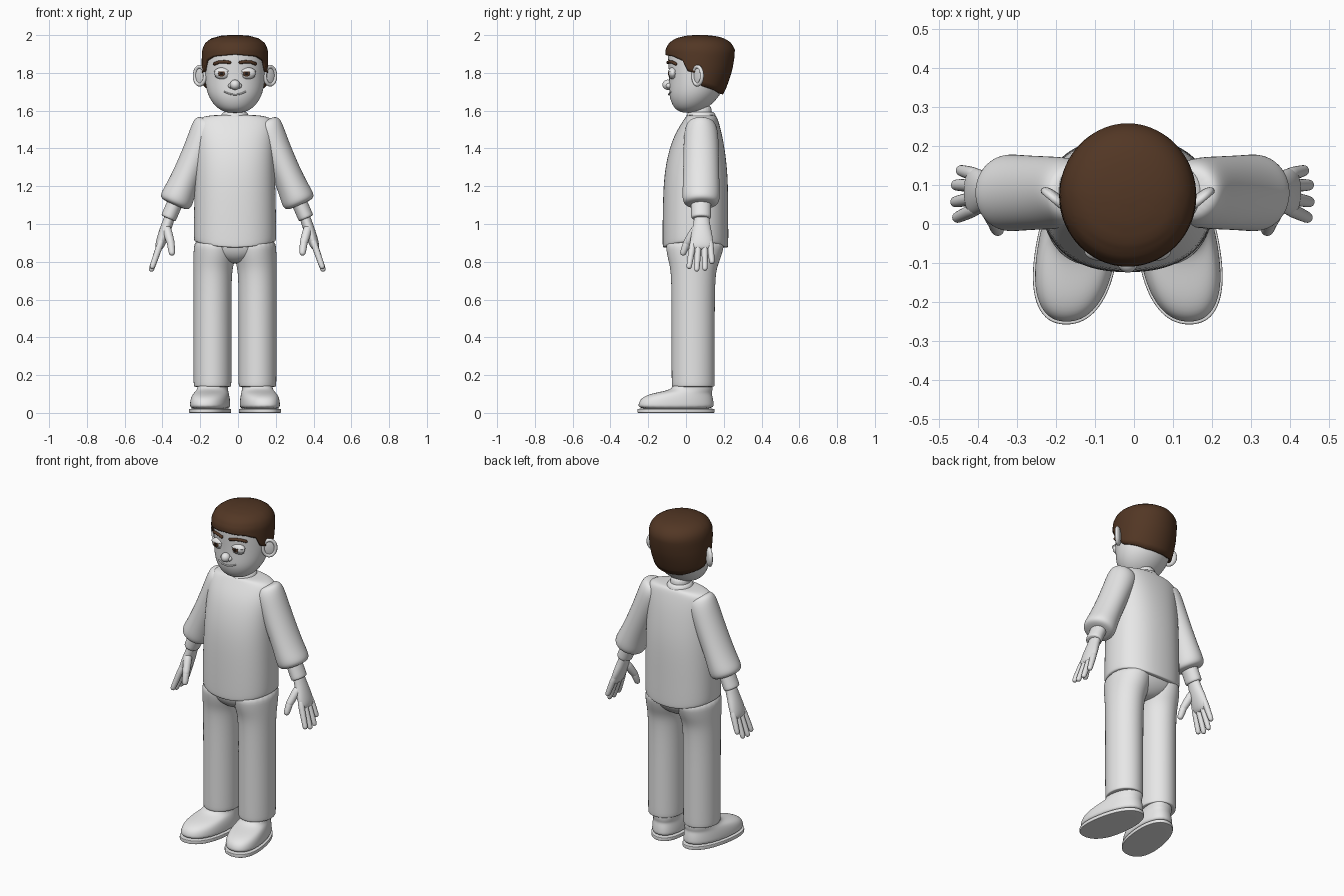
import bpy, bmesh, math
from mathutils import Matrix, Vector

cube = bpy.data.objects.get("Cube")
if cube:
    bpy.data.objects.remove(cube, do_unlink=True)

BODY_X, ARM_X = -0.016, -0.004


def material(name, rgb):
    m = bpy.data.materials.new(name)
    m.use_nodes = True
    m.diffuse_color = (*rgb, 1)
    m.node_tree.nodes["Principled BSDF"].inputs["Base Color"].default_value = (*rgb, 1)
    return m


GREY = material("light grey", (0.8, 0.8, 0.8))
BROWN = material("dark brown", (0.085, 0.038, 0.018))
BLACK = material("pupil black", (0.015, 0.01, 0.008))


def finish(name, bm, mat, mirror=False, subsurf=0, shell=0, x=BODY_X):
    bmesh.ops.recalc_face_normals(bm, faces=bm.faces)
    mesh = bpy.data.meshes.new(name)
    bm.to_mesh(mesh)
    bm.free()
    mesh.materials.append(mat)
    for p in mesh.polygons:
        p.use_smooth = True
    ob = bpy.data.objects.new(name, mesh)
    bpy.context.collection.objects.link(ob)
    ob.location.x = x
    if shell:
        mod = ob.modifiers.new("Shell", 'SOLIDIFY')
        mod.thickness, mod.offset = shell, 1
    if subsurf:
        mod = ob.modifiers.new("Smooth", 'SUBSURF')
        mod.levels = mod.render_levels = subsurf
    if mirror:
        mod = ob.modifiers.new("Mirror", 'MIRROR')
        mod.use_clip = mod.use_mirror_merge = False
    return ob


def spow(v, p):
    return math.copysign(abs(v) ** (2 / p), v)


def bridge(bm, rows):
    n = len(rows[0])
    for a, b in zip(rows, rows[1:]):
        for i in range(n):
            j = (i + 1) % n
            bm.faces.new((a[i], a[j], b[j], b[i]))


def add_loft(bm, rings, power=2, frame=Matrix(), warp=None, n=24):
    """Rings are (z, cx, cy, rx, ry) in the frame."""
    rows = []
    for z, cx, cy, rx, ry in rings:
        row = []
        for i in range(n):
            a = math.tau * i / n
            co = Vector((cx + rx * spow(math.cos(a), power), cy + ry * spow(math.sin(a), power), z))
            row.append(bm.verts.new(frame @ (warp(co) if warp else co)))
        rows.append(row)
    bridge(bm, rows)
    bm.faces.new(rows[0])
    bm.faces.new(rows[-1])


def loft(name, rings, mat=GREY, power=2, frame=Matrix(), warp=None, **kw):
    bm = bmesh.new()
    add_loft(bm, rings, power, frame, warp)
    return finish(name, bm, mat, subsurf=2, **kw)


def axis_frame(origin, direction):
    """Local z runs along the limb; local y stays close to world y."""
    w = Vector(direction).normalized()
    u = Vector((0, 1, 0)).cross(w).normalized()
    v = w.cross(u)
    m = Matrix((u, v, w)).transposed().to_4x4()
    return Matrix.Translation(origin) @ m


def add_capsule(bm, a, b, r0, r1):
    a, b = Vector(a), Vector(b)
    L = (b - a).length
    prof = [(-0.9 * r0, 0.45 * r0), (-0.4 * r0, r0), (L / 2, (r0 + r1) / 2), (L, r1),
            (L + 0.6 * r1, 0.85 * r1), (L + r1, 0.4 * r1)]
    add_loft(bm, [(z, 0, 0, r, r) for z, r in prof], frame=axis_frame(a, b - a), n=12)


def ball(name, centre, radii, mat=GREY, cut=None, rot=Matrix(), **kw):
    bm = bmesh.new()
    bmesh.ops.create_uvsphere(bm, u_segments=24, v_segments=16, radius=1)
    if cut is not None:
        bmesh.ops.bisect_plane(bm, geom=bm.verts[:] + bm.edges[:] + bm.faces[:],
                               plane_co=(0, 0, cut), plane_no=(0, 0, 1), clear_inner=True)
        bmesh.ops.holes_fill(bm, edges=[e for e in bm.edges if e.is_boundary])
    bm.transform(Matrix.Translation(centre) @ rot @ Matrix.Diagonal((*radii, 1)))
    return finish(name, bm, mat, **kw)


# Head: z, centre y, half width, half depth
SKULL = [(1.588, .02, .03, .03), (1.60, .02, .075, .07), (1.63, .03, .112, .103),
         (1.67, .042, .138, .13), (1.71, .052, .152, .143), (1.76, .062, .160, .152),
         (1.82, .07, .163, .163), (1.88, .073, .163, .17), (1.92, .075, .161, .171),
         (1.95, .075, .148, .155), (1.972, .075, .118, .122), (1.984, .075, .07, .07),
         (1.988, .075, .02, .02)]
loft("head", [(z, 0, cy, rx, ry) for z, cy, rx, ry in SKULL])


def interp(table, k):
    for a, b in zip(table, table[1:]):
        if k <= b[0]:
            t = (k - a[0]) / (b[0] - a[0])
            return [p + (q - p) * t for p, q in zip(a[1:], b[1:])]
    return list(table[-1][1:])


def face_y(x, z):
    cy, rx, ry = interp(SKULL, z)
    return cy - ry * math.sqrt(max(0, 1 - (x / rx) ** 2))


# Hair: shell over the skull above a hairline (degrees from the front, height)
HAIRLINE = [(0, 1.897), (40, 1.887), (60, 1.865), (70, 1.81), (84, 1.80),
            (97, 1.735), (150, 1.695), (180, 1.69)]
bm = bmesh.new()
rows = []
for k in range(17):
    row = []
    for i in range(72):
        deg = i * 5
        low = interp(HAIRLINE, min(deg, 360 - deg))[0]
        z = low + (SKULL[-1][0] - low) * math.sin(math.pi / 2 * k / 16)
        cy, rx, ry = interp(SKULL, z)
        a = math.radians(deg)
        row.append(bm.verts.new((rx * math.sin(a), cy - ry * math.cos(a), z)))
    rows.append(row)
bridge(bm, rows)
bm.faces.new(rows[-1])
finish("hair", bm, BROWN, shell=0.013)

# Face
ex, ez = 0.066, 1.797
ey = face_y(ex, ez)
ball("eyes", (ex, ey + .008, ez), (.043, .021, .027), mirror=True)
ball("upper_eyelids", (ex, ey + .008, ez), (.048, .027, .032), cut=.3, mirror=True)
ball("lower_eyelids", (ex, ey + .008, ez), (.047, .024, .031), cut=.55,
     rot=Matrix.Rotation(math.pi, 4, 'Y'), mirror=True)
for s in (-1, 1):
    side = "left" if s > 0 else "right"
    ball(side + "_iris", (s * ex - .005, ey - .012, ez), (.018, .004, .017), BROWN)
    ball(side + "_pupil", (s * ex - .005, ey - .0145, ez), (.009, .003, .009), BLACK)
ball("nose", (0, -.096, 1.737), (.027, .029, .027))
ball("nostrils", (.022, -.09, 1.732), (.014, .016, .014), mirror=True)


def face_tube(name, pts, r, mat, mirror=False):
    bm = bmesh.new()
    co = [Vector((x, face_y(x, z) - .002, z)) for x, z in pts]
    for a, b in zip(co, co[1:]):
        add_capsule(bm, a, b, r, r)
    return finish(name, bm, mat, mirror=mirror)


face_tube("eyebrows", [(.028, 1.855), (.055, 1.859), (.085, 1.857), (.108, 1.848)], .0085, BROWN, True)
face_tube("mouth", [(x * .011, 1.685 + .0006 * x * x) for x in range(-5, 6)], .004, GREY)

# Ears: flat disc with a raised rim, angled forward
turn = Matrix.Rotation(math.radians(40), 4, 'Z')
ball("ears", (.182, .066, 1.785), (.042, .012, .054), rot=turn, mirror=True)
bm = bmesh.new()
rows = []
for i in range(25):
    a = math.tau * i / 24
    hub = Vector((.036 * math.cos(a), -.006, .048 * math.sin(a)))
    out = Vector((math.cos(a), 0, math.sin(a)))
    rows.append([bm.verts.new(hub + .010 * (out * math.cos(b) + Vector((0, math.sin(b), 0))))
                 for b in (math.tau * j / 10 for j in range(10))])
bridge(bm, rows)
bmesh.ops.remove_doubles(bm, verts=bm.verts, dist=1e-5)
bm.transform(Matrix.Translation((.182, .066, 1.785)) @ turn)
finish("ear_rims", bm, GREY, mirror=True)

# Neck and collar
loft("neck", [(z, 0, .075, .056, .062) for z in (1.54, 1.58, 1.64)])
loft("collar", [(1.55, 0, .08, .085, .085), (1.575, 0, .08, .074, .078),
                (1.592, 0, .08, .066, .07), (1.596, 0, .08, .05, .055)])


# Shirt: hem dips at the middle
def hem(co):
    co.z += .035 * (co.x / .22) ** 2 * min(1, max(0, (1.05 - co.z) / .17))
    return co


loft("shirt", [(.874, 0, .05, .20, .16), (.874, 0, .05, .216, .173), (.885, 0, .05, .22, .176),
               (1.05, 0, .05, .219, .175), (1.25, 0, .052, .214, .172), (1.38, 0, .057, .21, .152),
               (1.47, 0, .065, .21, .128), (1.53, 0, .075, .208, .102), (1.56, 0, .08, .195, .087),
               (1.574, 0, .08, .15, .078), (1.578, 0, .08, .08, .06)], power=2.3, warp=hem)

# Sleeves and wrists
arm = axis_frame((.16, .08, 1.50), (.40, 0, -.917))
SLEEVE = [(-.05, .05, .05), (-.04, .08, .072), (0, .087, .09), (.1, .079, .094), (.25, .077, .096),
          (.35, .083, .099), (.40, .09, .1), (.428, .083, .09), (.436, .05, .055)]
loft("sleeves", [(t, 0, 0, a, b) for t, a, b in SLEEVE], frame=arm, mirror=True, x=ARM_X)
loft("wrists", [(t, 0, 0, .042, .053) for t in (.38, .4, .505, .515)], frame=arm, mirror=True, x=ARM_X)

# Hands
hand = axis_frame((.36, .083, 1.03), (.33, 0, -.944))
PALM = [(-.03, .028, .04), (.02, .029, .042), (.06, .03, .05), (.11, .029, .06),
        (.155, .025, .062), (.178, .014, .05)]
loft("palms", [(t, 0, 0, a, b) for t, a, b in PALM], frame=hand, mirror=True, x=ARM_X)
bm = bmesh.new()
for base, tip, reach in ((-.045, -.066, .268), (-.016, -.026, .283), (.016, .017, .278), (.044, .054, .24)):
    add_capsule(bm, hand @ Vector((0, base, .13)), hand @ Vector((0, tip, reach)), .019, .0155)
add_capsule(bm, (.372, .05, .97), (.352, .005, .90), .026, .022)
add_capsule(bm, (.352, .005, .90), (.346, -.014, .85), .022, .018)
finish("fingers", bm, GREY, mirror=True, subsurf=1, x=ARM_X)

# Trousers
loft("trouser_legs", [(.138, .119, .038, .085, .098), (.138, .119, .038, .1, .114),
                      (.15, .119, .038, .101, .115), (.45, .119, .038, .101, .115),
                      (.70, .119, .038, .101, .116), (.77, .116, .04, .105, .125),
                      (.81, .11, .043, .111, .138), (.86, .105, .046, .115, .152),
                      (.93, .1, .05, .115, .16)], mirror=True)
loft("trouser_seat", [(.79, 0, .042, .04, .07), (.81, 0, .043, .09, .11), (.84, 0, .045, .17, .138),
                      (.88, 0, .048, .208, .156), (.94, 0, .05, .21, .162)], power=2.3)


# Shoes: toes turn out and widen
def splay(co):
    co.x = co.x * (1 - .35 * co.y) + .122 - .14 * co.y
    return co


loft("shoe_soles", [(0, 0, -.053, .095, .19), (0, 0, -.053, .104, .206), (.003, 0, -.053, .105, .207),
                    (.019, 0, -.053, .105, .207), (.022, 0, -.053, .104, .206),
                    (.022, 0, -.053, .09, .19)], power=2.3, warp=splay, mirror=True)
loft("shoe_uppers", [(.015, 0, -.053, .098, .2), (.045, 0, -.053, .101, .202), (.08, 0, -.048, .097, .192),
                     (.102, 0, -.025, .09, .162), (.115, 0, .012, .084, .128), (.13, 0, .036, .08, .106),
                     (.165, 0, .04, .08, .103)], power=2.3, warp=splay, mirror=True)
